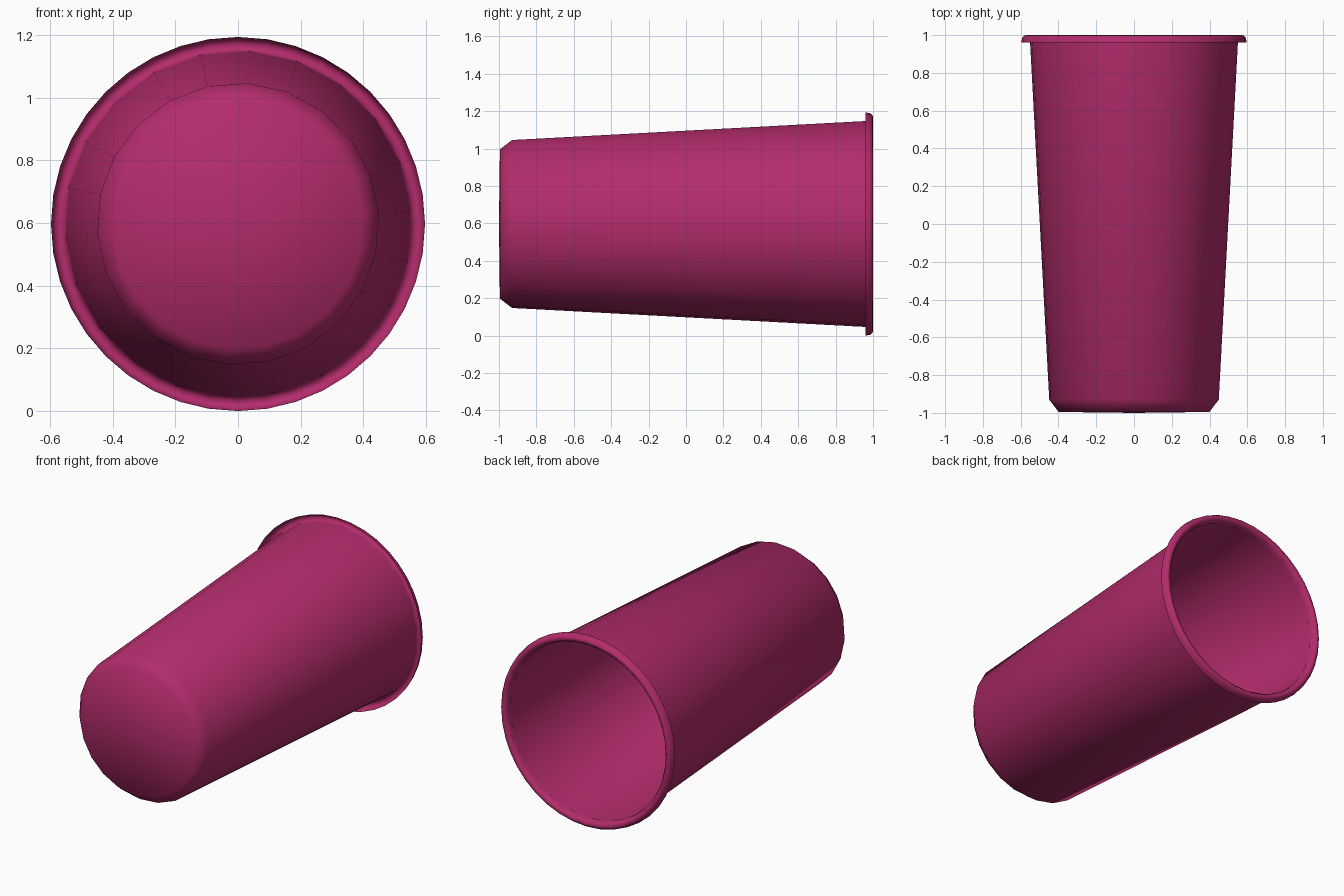
import bpy, bmesh
from math import sin, cos, pi, radians

if "Cube" in bpy.data.objects:
    bpy.data.objects.remove(bpy.data.objects["Cube"])

CENTRE_Z = 0.597
mat = bpy.data.materials.new("magenta_plastic")
mat.diffuse_color = (0.45, 0.025, 0.15, 1)
mat.use_nodes = True
mat.node_tree.nodes["Principled BSDF"].inputs["Base Color"].default_value = mat.diffuse_color


def lathe(name, profile, sides, start, angle):
    """Revolve (radius, y) points about the horizontal cup axis."""
    bm = bmesh.new()
    rings = []
    for r, y in profile:
        if r == 0:
            rings.append([bm.verts.new((0, y, CENTRE_Z))] * sides)
            continue
        rings.append([bm.verts.new((r * cos(start + 2 * pi * i / sides), y,
                                    CENTRE_Z + r * sin(start + 2 * pi * i / sides)))
                      for i in range(sides)])
    for a, b in zip(rings, rings[1:]):
        for i in range(sides):
            j = (i + 1) % sides
            bm.faces.new(list(dict.fromkeys((a[i], a[j], b[j], b[i]))))
    bmesh.ops.recalc_face_normals(bm, faces=bm.faces)
    mesh = bpy.data.meshes.new(name)
    bm.to_mesh(mesh)
    bm.free()
    mesh.materials.append(mat)
    ob = bpy.data.objects.new(name, mesh)
    bpy.context.collection.objects.link(ob)
    bpy.ops.object.select_all(action='DESELECT')
    ob.select_set(True)
    bpy.context.view_layer.objects.active = ob
    bpy.ops.object.shade_smooth_by_angle(angle=radians(angle))
    return ob


# Tapered thin wall with a chamfered, closed base
lathe("cup_body", [(0, -1), (0.40, -0.995), (0.45, -0.93), (0.553, 0.985)],
      22, radians(4.3), 60)

# Rolled lip curling outward around the mouth
lathe("rolled_lip", [(0.546, 0.96), (0.549, 0.982), (0.558, 0.995), (0.57, 1.0),
                     (0.583, 0.997), (0.592, 0.985), (0.597, 0.96)],
      40, 0, 60)
